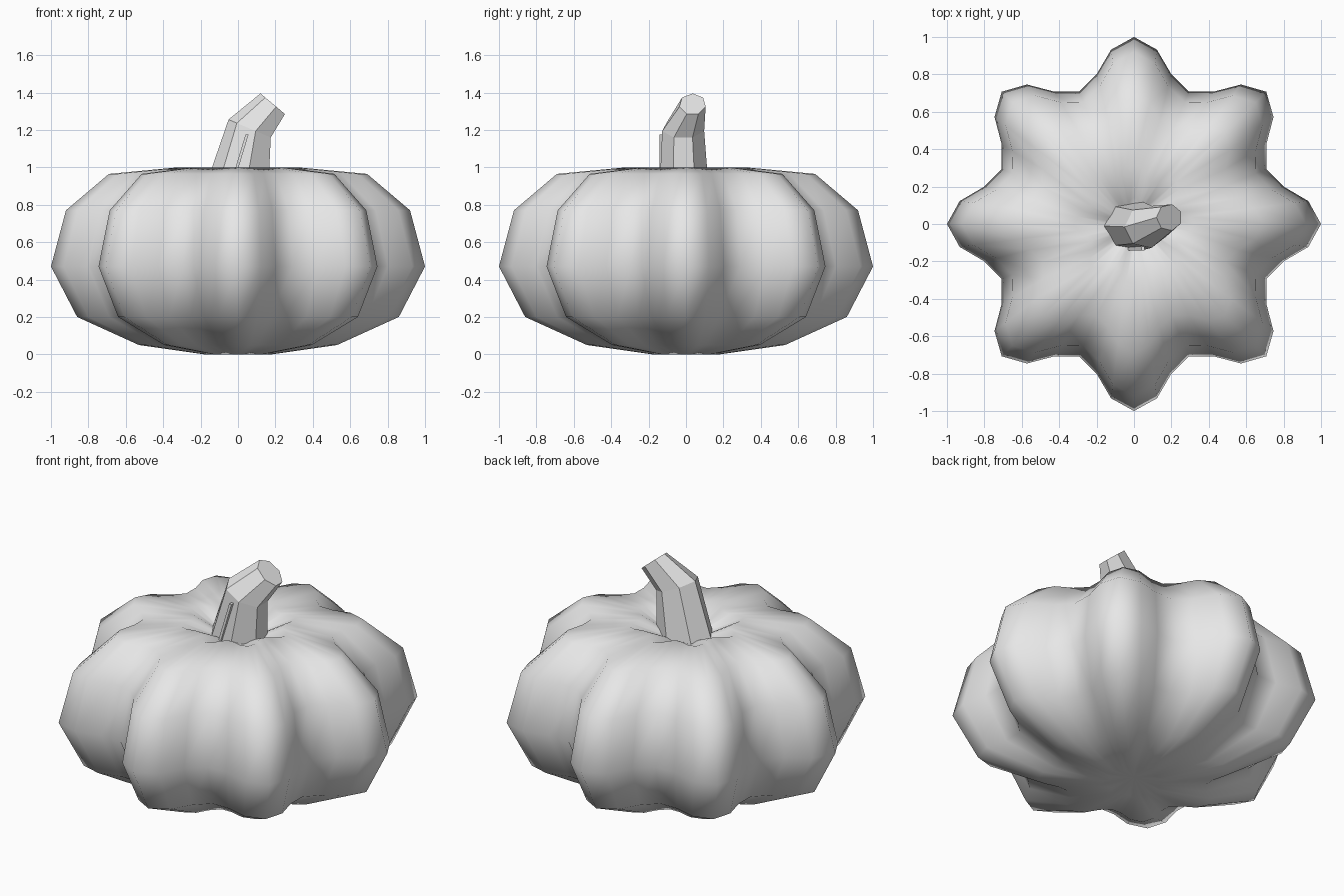
import bpy, bmesh
from math import cos, sin, pi, radians
from mathutils import Vector

cube = bpy.data.objects.get("Cube")
if cube:
    bpy.data.objects.remove(cube, do_unlink=True)

grey = bpy.data.materials.new("plain grey")
grey.use_nodes = True
grey.diffuse_color = (0.8, 0.8, 0.8, 1)
grey.node_tree.nodes["Principled BSDF"].inputs["Base Color"].default_value = (0.8, 0.8, 0.8, 1)


def loft(name, rings, start=None, end=None, smooth=False):
    """Skin closed rings from bottom to top; a pole point closes an end with a fan."""
    bm = bmesh.new()
    loops = [[bm.verts.new(p) for p in ring] for ring in rings]
    n = len(loops[0])
    for low, high in zip(loops, loops[1:]):
        for i in range(n):
            j = (i + 1) % n
            bm.faces.new((low[i], low[j], high[j], high[i]))
    for loop, pole in ((loops[0], start), (loops[-1], end)):
        if pole is None:
            bm.faces.new(loop)
        else:
            tip = bm.verts.new(pole)
            for i in range(n):
                bm.faces.new((loop[i], loop[(i + 1) % n], tip))
    bmesh.ops.recalc_face_normals(bm, faces=bm.faces)
    for face in bm.faces:
        face.smooth = smooth
    mesh = bpy.data.meshes.new(name)
    bm.to_mesh(mesh)
    bm.free()
    mesh.materials.append(grey)
    obj = bpy.data.objects.new(name, mesh)
    bpy.context.collection.objects.link(obj)
    return obj


# Pumpkin body: eight-lobed cross-section scaled along a side profile
LOBES = 8
half_lobe = [(0, 1.0), (7.5, 0.94), (14, 0.825), (22.5, 0.767)]
lobe = [(-a, r) for a, r in half_lobe[2:0:-1]] + half_lobe
section = []
for k in range(LOBES):
    for a, r in lobe:
        t = radians(a) + k * 2 * pi / LOBES
        section.append(Vector((r * cos(t), r * sin(t), 0)))

profile = [(0.18, 0), (0.53, 0.05), (0.86, 0.2), (1.0, 0.47),
           (0.92, 0.77), (0.69, 0.965), (0.32, 1.0), (0.14, 0.93)]
loft("pumpkin_body",
     [[p * r + Vector((0, 0, z)) for p in section] for r, z in profile],
     start=(0, 0, 0.03), end=(0, 0, 0.87), smooth=True)

# Stem: seven-sided rings that tilt and shrink along a bend
SIDES = 7


def stem_ring(centre, rx, ry, tilt):
    ring = []
    for i in range(SIDES):
        t = pi + i * 2 * pi / SIDES
        ring.append(Vector(centre) + Vector((rx * cos(t) * cos(tilt), ry * sin(t),
                                             -rx * cos(t) * sin(tilt))))
    return ring


loft("stem", [stem_ring((0, -0.01, 0.88), 0.18, 0.135, 0),
              stem_ring((0.068, -0.015, 1.205), 0.129, 0.115, radians(23)),
              stem_ring((0.189, 0.035, 1.337), 0.09, 0.072, radians(40))])

# Thin raised ridge on the front of the stem
corners = [(-0.008, -0.09), (0.008, -0.09), (0.008, -0.142), (-0.008, -0.142)]
loft("stem_ridge", [[(x + cx, y, z) for x, y in corners]
                    for cx, z in ((-0.035, 0.9), (0.048, 1.175))])
